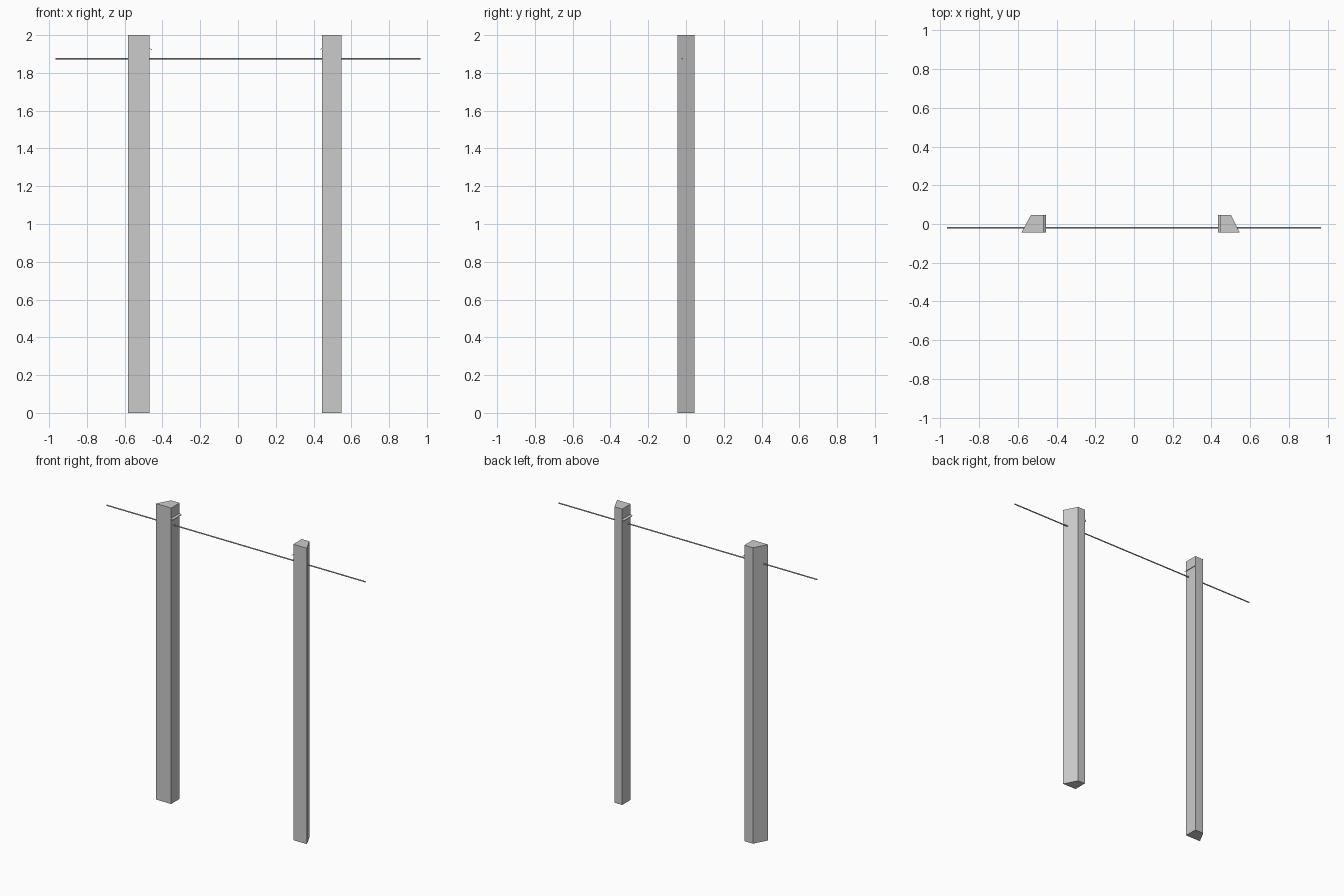
import bpy
import bmesh
import math
from mathutils import Vector

if "Cube" in bpy.data.objects:
    bpy.data.objects.remove(bpy.data.objects["Cube"])

Y0, Y1 = -0.045, 0.046


def prism(name, outline, direction):
    """Extrude a closed outline along a direction."""
    bm = bmesh.new()
    face = bm.faces.new([bm.verts.new(p) for p in outline])
    res = bmesh.ops.extrude_face_region(bm, geom=[face])
    verts = [g for g in res["geom"] if isinstance(g, bmesh.types.BMVert)]
    bmesh.ops.translate(bm, verts=verts, vec=Vector(direction))
    bmesh.ops.recalc_face_normals(bm, faces=bm.faces)
    mesh = bpy.data.meshes.new(name)
    bm.to_mesh(mesh)
    bm.free()
    obj = bpy.data.objects.new(name, mesh)
    bpy.context.collection.objects.link(obj)
    return obj


# Posts with a slanted outer face, each with a thin sloping ledge inside
for side, inner, outer_front, outer_back in (
    ("left", -0.468, -0.582, -0.533),
    ("right", 0.445, 0.547, 0.501),
):
    prism(side + "_post",
          [(inner, Y0, 0), (outer_front, Y0, 0), (outer_back, Y1, 0), (inner, Y1, 0)],
          (0, 0, 2))
    tip = inner + (0.012 if side == "left" else -0.012)
    prism(side + "_ledge",
          [(inner, Y0, 1.931), (tip, Y0, 1.923), (tip, Y0, 1.920), (inner, Y0, 1.928)],
          (0, Y1 - Y0, 0))

# Thin rod running through both posts
bpy.ops.mesh.primitive_cylinder_add(
    vertices=12, radius=0.004, depth=1.934,
    location=(0, -0.02, 1.876), rotation=(0, math.pi / 2, 0))
rod = bpy.context.object
rod.name = "cross_rod"
bpy.ops.object.shade_smooth_by_angle()
